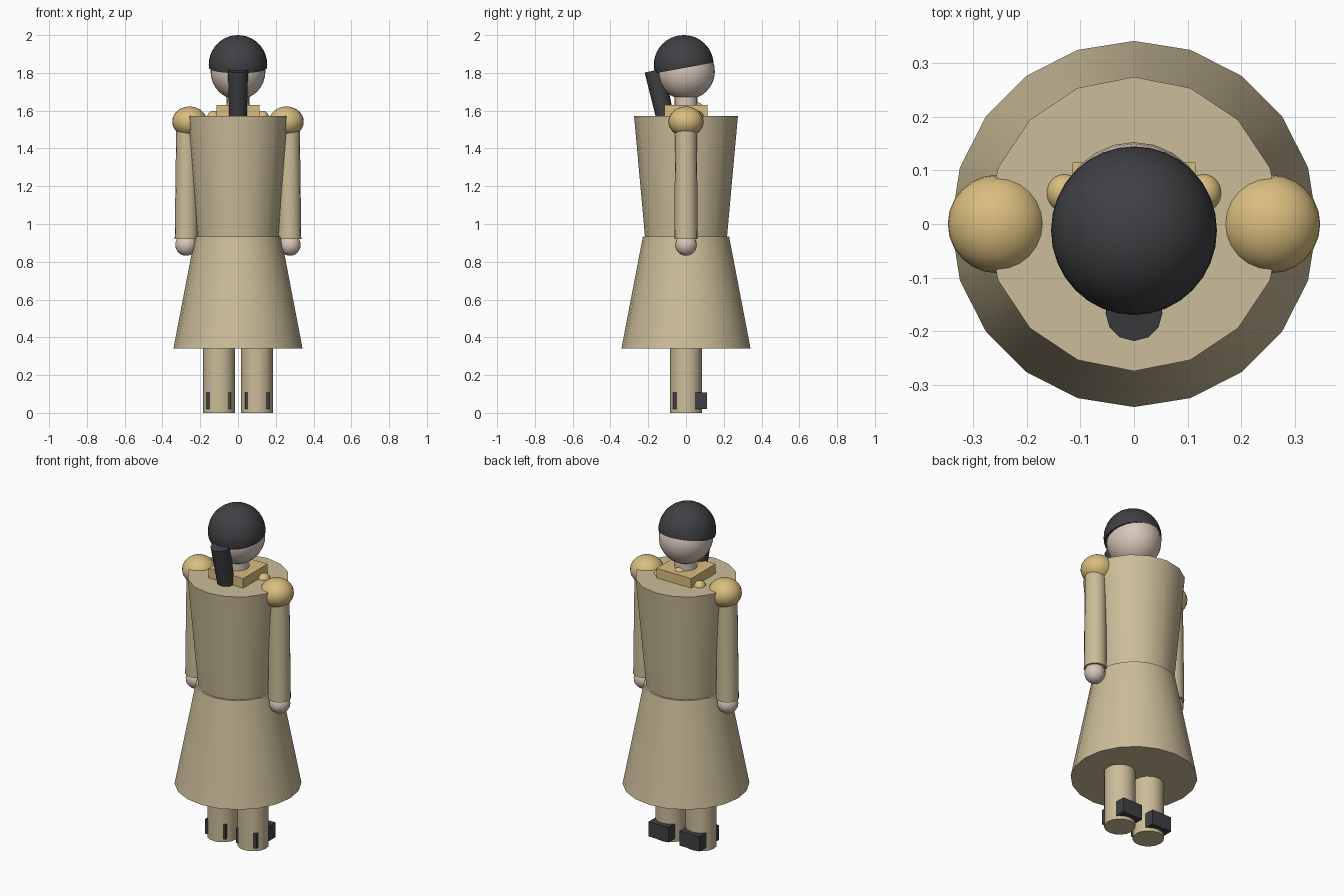
import bpy
import bmesh
from math import pi, radians
from mathutils import Matrix, Vector

old = bpy.data.objects.get("Cube")
if old:
    bpy.data.objects.remove(old, do_unlink=True)


def material(name, rgb):
    mat = bpy.data.materials.new(name)
    mat.use_nodes = True
    mat.diffuse_color = (*rgb, 1)
    mat.node_tree.nodes["Principled BSDF"].inputs["Base Color"].default_value = (*rgb, 1)
    return mat


KHAKI = material("khaki cloth", (0.60, 0.51, 0.32))
GOLD = material("gold trim", (0.70, 0.51, 0.21))
SKIN = material("skin", (0.69, 0.57, 0.49))
DARK = material("charcoal", (0.051, 0.051, 0.058))


def finish(name, bm, mat, smooth=True):
    bmesh.ops.recalc_face_normals(bm, faces=bm.faces)
    mesh = bpy.data.meshes.new(name)
    bm.to_mesh(mesh)
    bm.free()
    mesh.materials.append(mat)
    obj = bpy.data.objects.new(name, mesh)
    bpy.context.collection.objects.link(obj)
    if smooth:
        bpy.ops.object.select_all(action="DESELECT")
        obj.select_set(True)
        bpy.context.view_layer.objects.active = obj
        bpy.ops.object.shade_smooth_by_angle(angle=radians(40))
    return obj


def tube(name, bottom, top, r_bottom, r_top, sides, mat):
    """Capped cone or cylinder between two points."""
    a, b = Vector(bottom), Vector(top)
    axis = b - a
    # a quarter turn keeps one corner on the y axis
    turn = axis.to_track_quat("Z", "Y").to_matrix().to_4x4()
    place = Matrix.Translation((a + b) / 2) @ turn @ Matrix.Rotation(pi / 2, 4, "Z")
    bm = bmesh.new()
    bmesh.ops.create_cone(bm, cap_ends=True, segments=sides, radius1=r_bottom,
                          radius2=r_top, depth=axis.length, matrix=place)
    return finish(name, bm, mat)


def ball_mesh(centre, radii, segments=24, rings=16):
    bm = bmesh.new()
    place = Matrix.Translation(centre) @ Matrix.Diagonal((*radii, 1))
    bmesh.ops.create_uvsphere(bm, u_segments=segments, v_segments=rings, radius=1, matrix=place)
    return bm


def ball(name, centre, radii, mat):
    return finish(name, ball_mesh(centre, radii), mat)


def box(name, centre, size, mat):
    bm = bmesh.new()
    place = Matrix.Translation(centre) @ Matrix.Diagonal((*size, 1))
    bmesh.ops.create_cube(bm, size=1, matrix=place)
    return finish(name, bm, mat, smooth=False)


# Coat
tube("coat_skirt", (0, 0, 0.34), (0, 0, 0.935), 0.342, 0.228, 20, KHAKI)
tube("coat_torso", (0, 0, 0.93), (0, 0, 1.573), 0.217, 0.275, 16, KHAKI)

# Limbs and shoulder pieces, one set per side
for side, s in (("left", 1), ("right", -1)):
    tube(side + "_leg", (s * 0.1, 0, 0), (s * 0.1, 0, 0.45), 0.085, 0.085, 16, KHAKI)
    box(side + "_shoe", (s * 0.102, 0.022, 0.064), (0.132, 0.18, 0.088), DARK)
    tube(side + "_sleeve", (s * 0.273, 0, 0.92), (s * 0.27, 0, 1.54), 0.062, 0.057, 16, KHAKI)
    ball(side + "_hand", (s * 0.275, 0, 0.89), (0.057, 0.057, 0.058), SKIN)
    ball(side + "_epaulette", (s * 0.256, 0, 1.542), (0.092, 0.092, 0.08), GOLD)
    ball(side + "_button", (s * 0.13, 0.058, 1.565), (0.034, 0.036, 0.034), GOLD)

# Collar
box("collar", (0, 0, 1.598), (0.229, 0.229, 0.064), GOLD)
ball("middle_button", (0, 0.058, 1.61), (0.034, 0.034, 0.034), GOLD)

# Head
tube("neck", (0, 0, 1.56), (0, 0, 1.72), 0.062, 0.062, 16, SKIN)
ball("head", (0, 0, 1.808), (0.145, 0.153, 0.15), SKIN)

# Hair cap, trimmed along a plane that rises towards the face
bm = ball_mesh((0, -0.012, 1.843), (0.155, 0.158, 0.157), 32, 20)
cut = bmesh.ops.bisect_plane(bm, geom=bm.verts[:] + bm.edges[:] + bm.faces[:],
                             plane_co=(0, -0.01, 1.826), plane_no=(0, -0.18, 1),
                             clear_inner=True)
rim = [e for e in cut["geom_cut"] if isinstance(e, bmesh.types.BMEdge)]
bmesh.ops.contextual_create(bm, geom=rim)
finish("hair", bm, DARK)

# Hanging ponytail
tube("ponytail", (0, -0.11, 1.56), (0, -0.167, 1.813), 0.047, 0.053, 12, DARK)
